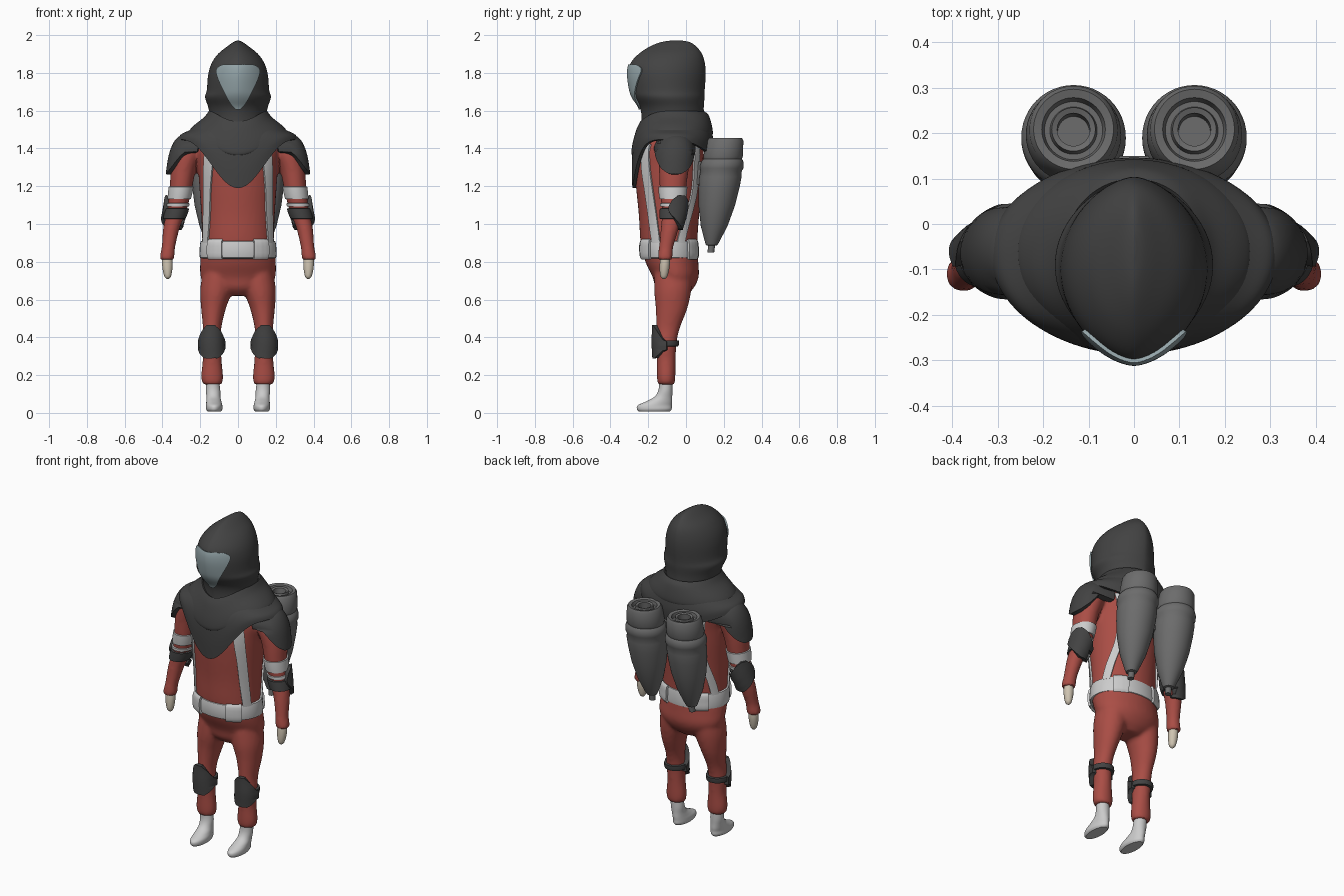
import bpy, bmesh, math
from mathutils import Vector
from mathutils.bvhtree import BVHTree

if "Cube" in bpy.data.objects:
    bpy.data.objects.remove(bpy.data.objects["Cube"])


def paint(name, rgb):
    m = bpy.data.materials.new(name)
    m.diffuse_color = (*rgb, 1)
    m.use_nodes = True
    m.node_tree.nodes["Principled BSDF"].inputs["Base Color"].default_value = m.diffuse_color
    return m


RED = paint("red_cloth", (0.40, 0.075, 0.06))
DARK = paint("dark_cloth", (0.055, 0.055, 0.055))
WHITE = paint("pale_trim", (0.6, 0.6, 0.6))
GLASS = paint("visor_glass", (0.30, 0.38, 0.40))
SKIN = paint("glove_tan", (0.62, 0.55, 0.44))
STEEL = paint("tank_grey", (0.15, 0.15, 0.15))


def smooth_rows(rows, n):
    """Catmull-Rom interpolation through tuples."""
    out = []
    for i in range(len(rows) - 1):
        a, b, c, d = (rows[max(0, min(len(rows) - 1, i + k))] for k in (-1, 0, 1, 2))
        for s in range(n):
            t = s / n
            out.append(tuple(q + 0.5 * t * (r - p + t * (2 * p - 5 * q + 4 * r - w + t * (3 * (q - r) + w - p)))
                             for p, q, r, w in zip(a, b, c, d)))
    return out + [tuple(rows[-1])]


def skin_rings(bm, rings, closed=True):
    vs = [[bm.verts.new(p) for p in ring] for ring in rings]
    n = len(vs[0])
    for a, b in zip(vs, vs[1:]):
        for i in range(n):
            j = (i + 1) % n
            bm.faces.new((a[i], b[i], b[j], a[j]))
    if closed:
        bm.faces.new(vs[0])
        bm.faces.new(vs[-1][::-1])


def loft(bm, rows, sub=5, seg=40, pinch=0.0, side=1):
    """Rows are z, centre x, centre y, radius x, radius y."""
    rings = []
    for z, cx, cy, rx, ry in smooth_rows(rows, sub):
        ring = []
        for i in range(seg):
            t = 2 * math.pi * i / seg
            s = math.sin(t)
            ring.append((side * (cx + rx * s * abs(s) ** pinch), cy - ry * math.cos(t), z))
        rings.append(ring)
    skin_rings(bm, rings)


def finish(name, bm, mat, mirror=False, thick=0, voxel=0, recalc=True, angle=40):
    if recalc:
        bmesh.ops.recalc_face_normals(bm, faces=bm.faces)
    me = bpy.data.meshes.new(name)
    bm.to_mesh(me)
    bm.free()
    ob = bpy.data.objects.new(name, me)
    bpy.context.collection.objects.link(ob)
    me.materials.append(mat)
    if voxel:
        r = ob.modifiers.new("blend", 'REMESH')
        r.mode, r.voxel_size = 'VOXEL', voxel
        s = ob.modifiers.new("soften", 'SMOOTH')
        s.factor, s.iterations = 0.5, 4
    if thick:
        s = ob.modifiers.new("thickness", 'SOLIDIFY')
        s.thickness, s.offset = thick, 0
    if mirror:
        m = ob.modifiers.new("mirror", 'MIRROR')
        m.use_mirror_merge = False
    bpy.ops.object.select_all(action='DESELECT')
    ob.select_set(True)
    bpy.context.view_layer.objects.active = ob
    bpy.ops.object.convert(target='MESH')
    bpy.ops.object.shade_smooth_by_angle(angle=math.radians(angle))
    return ob


def part(name, rows, mat, mirror=False, **kw):
    bm = bmesh.new()
    loft(bm, rows, **kw)
    return finish(name, bm, mat, mirror)


def tree(ob):
    return BVHTree.FromPolygons([v.co for v in ob.data.vertices], [p.vertices for p in ob.data.polygons])


def patch(name, rows, bvh, mat, centre=(0, 0), angle=-90, thick=0.02, mirror=True, across=12, start=0.8):
    """Pad laid on a surface. Rows are z, left u, right u, seen along the given heading."""
    a = math.radians(angle)
    d = Vector((math.cos(a), math.sin(a), 0))
    u = Vector((abs(d.y), -d.x if d.y > 0 else d.x, 0))
    bm = bmesh.new()
    grid = []
    for z, u0, u1 in smooth_rows(rows, 6):
        line = []
        for i in range(across + 1):
            o = Vector((*centre, z)) + u * (u0 + (u1 - u0) * i / across) + d * start
            hit, nor, _, _ = bvh.ray_cast(o, -d)
            if hit is None:
                hit, nor, _, _ = bvh.find_nearest(o - d * start)
            line.append(bm.verts.new(hit + nor * thick * 0.2))
        grid.append(line)
    for p, q in zip(grid, grid[1:]):
        for i in range(across):
            bm.faces.new((p[i], q[i], q[i + 1], p[i + 1]))
    bm.normal_update()
    if sum(f.normal.dot(d) for f in bm.faces) < 0:
        bmesh.ops.reverse_faces(bm, faces=bm.faces)
    return finish(name, bm, mat, mirror, thick, recalc=False)


def band(name, rows, z0, z1, grow, mat):
    """Strap around a limb, following its rings."""
    fine = smooth_rows(rows, 20)
    out = []
    for z, g in ((z0, -0.01), (z0 - 0.003, grow), ((z0 + z1) / 2, grow * 1.2), (z1 + 0.003, grow), (z1, -0.01)):
        _, cx, cy, rx, ry = min(fine, key=lambda r: abs(r[0] - z))
        out.append((z, cx, cy, rx + g, ry + g))
    return part(name, out, mat, True, sub=1)


# Suit: torso, arms and legs blended into one skin
torso = [(1.47, 0, -.07, .10, .08), (1.45, 0, -.07, .19, .14), (1.40, 0, -.08, .222, .172), (1.3, 0, -.09, .212, .18),
         (1.2, 0, -.09, .205, .175), (1.05, 0, -.09, .195, .16), (.9, 0, -.09, .19, .15), (.8, 0, -.075, .2, .14),
         (.72, 0, -.055, .197, .122), (.66, 0, -.06, .16, .10), (.62, 0, -.06, .07, .06)]
arm = [(1.455, .235, -.055, .03, .03), (1.44, .245, -.055, .06, .06), (1.38, .262, -.06, .075, .085),
       (1.28, .29, -.065, .066, .078), (1.17, .305, -.07, .058, .068), (1.07, .325, -.07, .052, .058),
       (.98, .352, -.085, .044, .048), (.88, .368, -.105, .036, .038), (.83, .375, -.11, .039, .039),
       (.81, .377, -.11, .036, .036)]
leg = [(.76, .10, -.065, .085, .10), (.65, .115, -.07, .085, .098), (.55, .13, -.077, .065, .083),
       (.45, .137, -.095, .049, .063), (.37, .14, -.105, .051, .055), (.28, .137, -.105, .05, .05),
       (.2, .137, -.105, .058, .049), (.165, .136, -.105, .055, .047), (.15, .135, -.105, .047, .042)]
bm = bmesh.new()
loft(bm, torso)
for s in (1, -1):
    loft(bm, arm, side=s)
    loft(bm, leg, side=s)
suit = finish("suit", bm, RED, voxel=0.011)
skin = tree(suit)

# Gloves and boots
part("glove", [(.83, .375, -.11, .025, .025), (.79, .374, -.112, .028, .027), (.75, .373, -.115, .024, .024),
               (.72, .372, -.117, .016, .017), (.708, .372, -.117, .004, .004)], SKIN, True)
part("boot", [(.17, .135, -.107, .035, .035), (.12, .132, -.109, .038, .037), (.085, .13, -.12, .037, .047),
              (.06, .128, -.143, .04, .07), (.04, .126, -.165, .043, .09), (.02, .126, -.168, .043, .092),
              (.008, .126, -.168, .036, .083)], WHITE, True)

# Belt with side plates
belt = part("belt", [(.912, 0, -.09, .175, .135), (.908, 0, -.09, .198, .154), (.865, 0, -.09, .203, .158),
                     (.822, 0, -.088, .202, .155), (.816, 0, -.088, .175, .135)], WHITE, sub=2)
waist = tree(belt)
for name, ang in (("belt_plate_front", -45), ("belt_plate_back", 45)):
    patch(name, [(.91, -.04, .04), (.865, -.042, .042), (.82, -.04, .04)], waist, WHITE, (.0, -.09), ang, .018)

# Trim stripes on chest and back
patch("chest_stripe", [(1.42, .10, .165), (1.35, .125, .175), (1.2, .14, .178), (1.05, .145, .178), (.9, .155, .18)],
      skin, WHITE, thick=.014, across=6)
patch("back_stripe", [(1.42, .12, .165), (1.3, .11, .15), (1.15, .115, .15), (1.0, .145, .173), (.9, .16, .182)],
      skin, WHITE, angle=90, thick=.014, across=6)

# Arm bands, elbow and knee gear, shoulder pads
band("upper_arm_band", arm, 1.2, 1.13, .006, WHITE)
band("lower_arm_band", arm, 1.112, 1.09, .006, WHITE)
band("elbow_strap", arm, 1.085, 1.025, .01, DARK)
band("knee_strap", leg, .385, .35, .012, DARK)
patch("elbow_pad", [(1.15, -.012, .012), (1.12, -.036, .036), (1.06, -.05, .05), (1.01, -.036, .036), (.975, -.012, .012)],
      skin, DARK, (.325, -.07), 50, .034, start=.3)
patch("knee_pad", [(.465, -.014, .014), (.43, -.034, .034), (.37, -.053, .053), (.345, -.052, .052), (.31, -.04, .04),
                   (.29, -.024, .024)], skin, DARK, (.14, -.1), -90, .034)
patch("shoulder_pad", [(1.452, -.05, .05), (1.42, -.085, .085), (1.36, -.082, .082), (1.3, -.062, .062),
                       (1.27, -.035, .035), (1.262, -.015, .015)], skin, DARK, (.27, -.06), 0, .036)

# Hood and visor
hood = part("hood", [(1.972, 0, -.05, .003, .02), (1.963, 0, -.056, .024, .075), (1.94, 0, -.068, .057, .122),
                     (1.90, 0, -.083, .106, .168), (1.85, 0, -.097, .14, .197), (1.79, 0, -.1, .158, .204),
                     (1.71, 0, -.097, .165, .196), (1.67, 0, -.09, .174, .188), (1.62, 0, -.076, .158, .17),
                     (1.57, 0, -.07, .152, .165), (1.5, 0, -.07, .165, .165)], DARK, pinch=.22, seg=64)
patch("visor", [(1.842, -.05, .05), (1.838, -.085, .085), (1.815, -.109, .109), (1.77, -.101, .101), (1.7, -.07, .07),
                (1.64, -.037, .037), (1.608, -.01, .01)], tree(hood), GLASS, thick=.012, mirror=False, across=24)


# Cape layers: rows are half width, front y, back y, side z, front z, back z
def cape(name, rows, power, thick):
    rings = []
    for rx, yf, yb, zs, zf, zb in smooth_rows(rows, 5):
        ring = []
        for i in range(96):
            t = 2 * math.pi * i / 96
            c = math.cos(t)
            z = zs + (zf - zs) * c ** power if c > 0 else zs + (zb - zs) * c * c
            mid = -.06
            ring.append((rx * math.sin(t), mid + (yf - mid) * c if c > 0 else mid - (yb - mid) * c, z))
        rings.append(ring)
    bm = bmesh.new()
    skin_rings(bm, rings, False)
    finish(name, bm, DARK, thick=thick)


cape("cape", [(.15, -.225, .095, 1.57, 1.53, 1.57), (.19, -.25, .11, 1.525, 1.47, 1.535), (.25, -.272, .125, 1.49, 1.4, 1.5),
              (.295, -.278, .137, 1.468, 1.3, 1.43), (.308, -.275, .132, 1.445, 1.19, 1.36)], 6, .018)
cape("scarf_fold", [(.148, -.235, .095, 1.595, 1.54, 1.59), (.175, -.255, .115, 1.56, 1.5, 1.57),
                    (.225, -.275, .13, 1.52, 1.43, 1.52), (.25, -.282, .135, 1.492, 1.375, 1.48),
                    (.243, -.272, .126, 1.48, 1.365, 1.465)], 3, .014)

# Twin back tanks: radius, height along a leaning axis
profile = [(.001, 1.40), (.035, 1.40), (.036, 1.448), (.048, 1.452), (.052, 1.43), (.064, 1.43), (.07, 1.45), (.088, 1.454),
           (.097, 1.44), (.105, 1.36), (.101, 1.345), (.109, 1.335), (.115, 1.315), (.115, 1.295), (.109, 1.28),
           (.112, 1.25), (.108, 1.19), (.097, 1.1), (.071, .99), (.038, .905), (.03, .888), (.018, .885), (.018, .85), (.001, .85)]
part("back_tank", [(z, .133, .208 - (1.45 - z) * .128, r, r) for r, z in profile], STEEL, True, sub=1, seg=48)
bm = bmesh.new()
bmesh.ops.create_cube(bm, size=1)
for v in bm.verts:
    v.co = (v.co.x * .26, .1 + v.co.y * .1, 1.27 + v.co.z * .12)
finish("tank_bracket", bm, STEEL)
